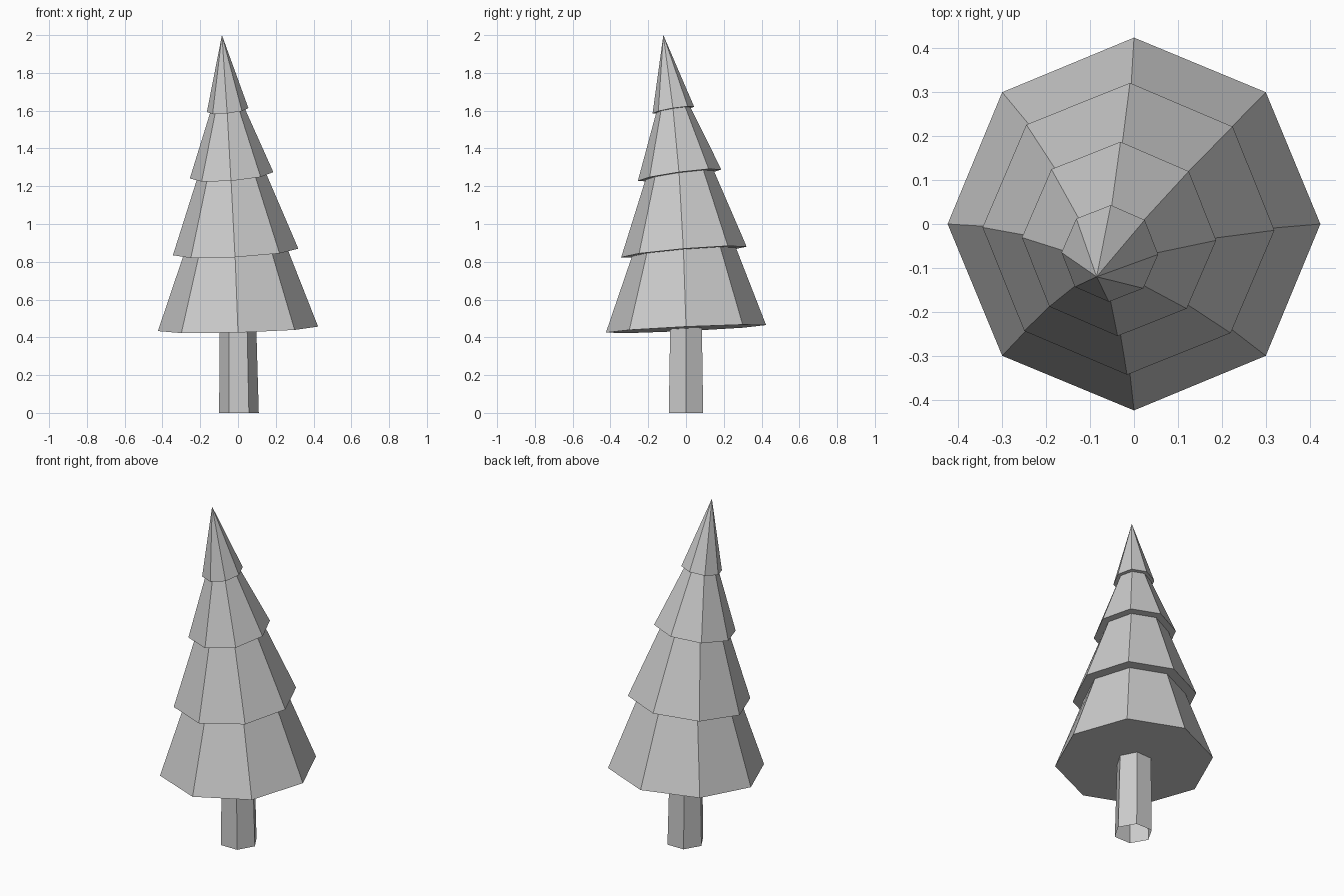
import bpy, bmesh
from math import cos, sin, tau

if "Cube" in bpy.data.objects:
    bpy.data.objects.remove(bpy.data.objects["Cube"])


def ring(bm, n, centre, r, slope=(0, 0), turn=0.0):
    """Polygon ring lying in a plane tilted by slope (dz/dx, dz/dy)."""
    cx, cy, cz = centre
    verts = []
    for i in range(n):
        a = tau * i / n + turn
        dx, dy = r * cos(a), r * sin(a)
        verts.append(bm.verts.new((cx + dx, cy + dy, cz + slope[0] * dx + slope[1] * dy)))
    return verts


def bridge(bm, a, b):
    for i in range(len(a)):
        j = (i + 1) % len(a)
        bm.faces.new((a[i], a[j], b[j], b[i]))


def finish(bm, name):
    mesh = bpy.data.meshes.new(name)
    bm.to_mesh(mesh)
    bm.free()
    bpy.context.collection.objects.link(bpy.data.objects.new(name, mesh))


# Foliage: four leaning octagonal skirts with stepped overhangs, ending in a tip
# centre, outer radius, radius of the skirt below where it meets this tier, slope, turn
tiers = [
    ((0.0, 0.0, 0.445), 0.424, None, (0.028, 0.047), 0.0),
    ((-0.0125, -0.011, 0.852), 0.332, 0.275, (0.053, 0.084), -0.01),
    ((-0.034, -0.034, 1.258), 0.221, 0.181, (0.079, 0.136), -0.015),
    ((-0.055, -0.067, 1.603), 0.110, 0.091, (0.10, 0.16), -0.02),
]
bm = bmesh.new()
prev = None
for centre, outer_r, neck_r, slope, turn in tiers:
    outer = ring(bm, 8, centre, outer_r, slope, turn)
    if prev is None:
        bm.faces.new(outer[::-1])
    else:
        neck = ring(bm, 8, centre, neck_r, slope, turn)
        bridge(bm, prev, neck)
        bridge(bm, neck, outer)
    prev = outer
tip = bm.verts.new((-0.085, -0.12, 2.0))
for i in range(8):
    bm.faces.new((prev[i], prev[(i + 1) % 8], tip))
finish(bm, "foliage")

# Trunk: open, slightly tapered hexagonal tube
bm = bmesh.new()
base = ring(bm, 6, (0.005, 0, 0), 0.105)
top = ring(bm, 6, (0, 0, 0.445), 0.097, (0.028, 0.047))
bridge(bm, base, top)
finish(bm, "trunk")
